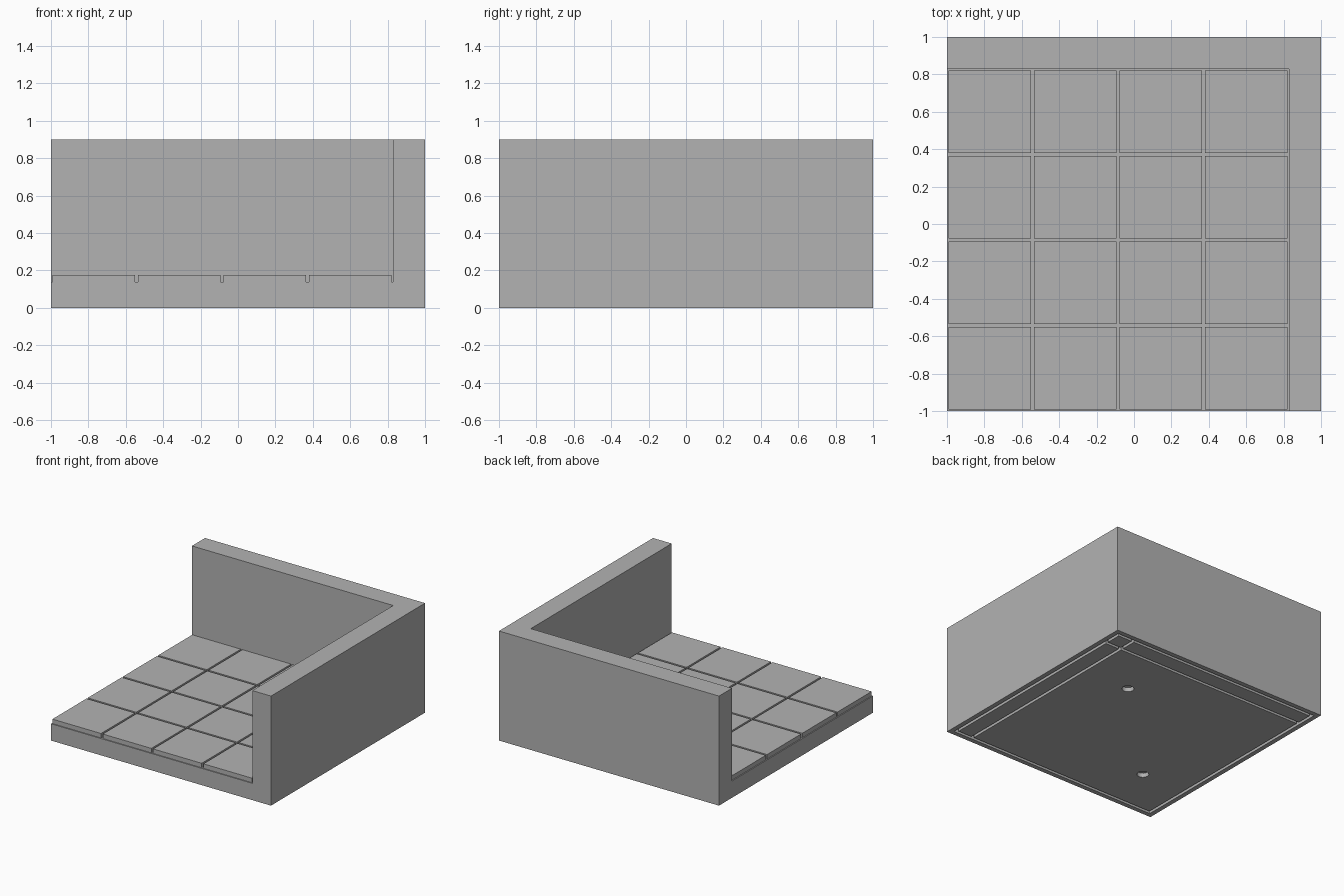
import bpy, bmesh

if "Cube" in bpy.data.objects:
    bpy.data.objects.remove(bpy.data.objects["Cube"])

WALL = 0.83        # inner face of both walls
FLOOR = 0.138      # bottom of the joints between tiles
TILE_TOP = 0.175
HEIGHT = 0.9
GAP = 0.016
PITCH = (WALL + 1) / 4

stone = bpy.data.materials.new("stone_grey")
stone.use_nodes = True
stone.diffuse_color = (0.45, 0.45, 0.45, 1)
bsdf = next(n for n in stone.node_tree.nodes if n.type == 'BSDF_PRINCIPLED')
bsdf.inputs["Base Color"].default_value = stone.diffuse_color


def finish(bm, name):
    bmesh.ops.recalc_face_normals(bm, faces=bm.faces[:])
    mesh = bpy.data.meshes.new(name)
    bm.to_mesh(mesh)
    bm.free()
    mesh.materials.append(stone)
    obj = bpy.data.objects.new(name, mesh)
    bpy.context.collection.objects.link(obj)
    return obj


def cells(bm, xs, ys, z, keep):
    """Flat grid of quads at height z; only cells passing keep(i, j) are made."""
    verts = {}

    def vert(i, j):
        if (i, j) not in verts:
            verts[i, j] = bm.verts.new((xs[i], ys[j], z))
        return verts[i, j]

    return {(i, j): bm.faces.new([vert(i, j), vert(i + 1, j), vert(i + 1, j + 1), vert(i, j + 1)])
            for i in range(len(xs) - 1) for j in range(len(ys) - 1) if keep(i, j)}


def raise_faces(bm, faces, dz, keep_orig):
    """Extrude faces upward and return the new top faces."""
    out = bmesh.ops.extrude_face_region(bm, geom=faces, use_keep_orig=keep_orig)["geom"]
    bmesh.ops.translate(bm, vec=(0, 0, dz), verts=[g for g in out if isinstance(g, bmesh.types.BMVert)])
    return [g for g in out if isinstance(g, bmesh.types.BMFace)]


# Base slab with an L-shaped wall along the back and the +x side
bm = bmesh.new()
edges = [-1, WALL, 1]
grid = cells(bm, edges, edges, 0, lambda i, j: True)
top = raise_faces(bm, list(grid.values()), FLOOR, True)
wall_faces = [f for f in top if max(f.calc_center_median()[:2]) > WALL]
raise_faces(bm, wall_faces, HEIGHT - FLOOR, False)
bmesh.ops.recalc_face_normals(bm, faces=bm.faces[:])
bmesh.ops.dissolve_limit(bm, angle_limit=0.01, verts=bm.verts[:], edges=bm.edges[:])
body = finish(bm, "floor_and_walls")

# Underside grooves: a border plus one line under each wall
bm = bmesh.new()
lines = [c + s for c in (-0.95, 0.80, 0.95) for s in (-0.012, 0.012)]
strips = cells(bm, lines, lines, -0.03, lambda i, j: i % 2 == 0 or j % 2 == 0)
raise_faces(bm, list(strips.values()), 0.06, True)
groove_cutter = finish(bm, "groove_cutter")

# Two shallow round holes under opposite tile crossings
bm = bmesh.new()
for k in (1, 3):
    p = -1 + k * PITCH
    ring = bmesh.ops.create_cone(bm, cap_ends=True, segments=32, radius1=0.045, radius2=0.045, depth=0.07)
    bmesh.ops.translate(bm, vec=(p, p, 0), verts=ring["verts"])
hole_cutter = finish(bm, "hole_cutter")

bpy.context.view_layer.objects.active = body
for cutter in (groove_cutter, hole_cutter):
    cutter.hide_render = True
    mod = body.modifiers.new(cutter.name, 'BOOLEAN')
    mod.operation = 'DIFFERENCE'
    mod.solver = 'EXACT'
    mod.object = cutter
    bpy.ops.object.modifier_apply(modifier=mod.name)
    bpy.data.objects.remove(cutter)

# Sixteen square floor tiles
bm = bmesh.new()
for i in range(4):
    for j in range(4):
        x0, y0 = -1 + i * PITCH, -1 + j * PITCH
        xs = [x0 + GAP / 2, x0 + PITCH - GAP / 2]
        ys = [y0 + GAP / 2, y0 + PITCH - GAP / 2]
        tile = cells(bm, xs, ys, FLOOR, lambda a, b: True)
        raise_faces(bm, list(tile.values()), TILE_TOP - FLOOR, True)
finish(bm, "floor_tiles")
